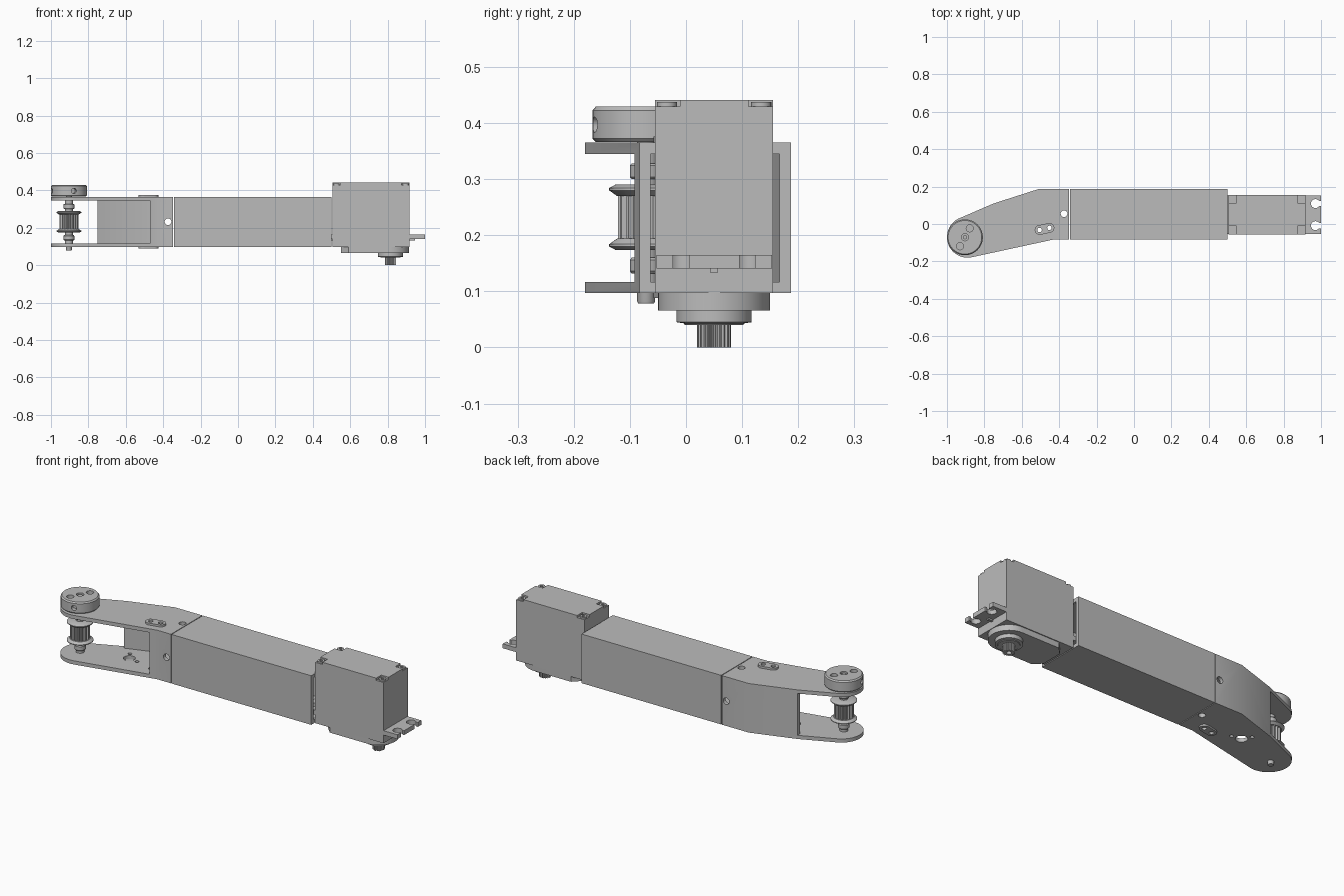
import bpy, bmesh
from math import sin, cos, pi, radians
from mathutils import Vector

if "Cube" in bpy.data.objects:
    bpy.data.objects.remove(bpy.data.objects["Cube"], do_unlink=True)

grey = bpy.data.materials.new("machined_grey")
grey.use_nodes = True
grey.diffuse_color = (0.5, 0.5, 0.5, 1)
grey.node_tree.nodes["Principled BSDF"].inputs["Base Color"].default_value = (0.5, 0.5, 0.5, 1)
parts = []


def loft(name, rings):
    """Closed solid through rings that share one vertex count."""
    bm = bmesh.new()
    loops = [[bm.verts.new(p) for p in ring] for ring in rings]
    n = len(loops[0])
    for a, b in zip(loops, loops[1:]):
        for i in range(n):
            j = (i + 1) % n
            bm.faces.new((a[i], a[j], b[j], b[i]))
    bm.faces.new(loops[0][::-1])
    bm.faces.new(loops[-1])
    bmesh.ops.recalc_face_normals(bm, faces=bm.faces)
    mesh = bpy.data.meshes.new(name)
    bm.to_mesh(mesh)
    bm.free()
    mesh.materials.append(grey)
    ob = bpy.data.objects.new(name, mesh)
    bpy.context.collection.objects.link(ob)
    parts.append(ob)
    return ob


def circle(x, y, r, start=0, end=360, n=40):
    full = end - start == 360
    steps = n if full else n + 1
    angles = [radians(start + (end - start) * i / n) for i in range(steps)]
    return [(x + r * cos(a), y + r * sin(a)) for a in angles]


def prism(name, outline, z0, z1):
    return loft(name, [[(x, y, z) for x, y in outline] for z in (z0, z1)])


def box(name, x0, x1, y0, y1, z0, z1):
    return prism(name, [(x0, y0), (x1, y0), (x1, y1), (x0, y1)], z0, z1)


def lathe(name, x, y, profile):
    return loft(name, [[(px, py, z) for px, py in circle(x, y, r)] for r, z in profile])


def hole(x, y, r, z0, z1):
    return prism("cutter", circle(x, y, r, n=24), z0, z1)


def rod(name, start, end, r):
    a, b = Vector(start), Vector(end)
    turn = (b - a).to_track_quat('Z', 'Y')
    return loft(name, [[p + turn @ Vector((u, v, 0)) for u, v in circle(0, 0, r, n=24)]
                       for p in (a, b)])


def gear(name, x, y, r_in, r_out, teeth, z0, z1):
    pts = []
    for i in range(teeth * 4):
        a = 2 * pi * i / (teeth * 4)
        r = r_out if i % 4 < 2 else r_in
        pts.append((x + r * cos(a), y + r * sin(a)))
    return prism(name, pts, z0, z1)


def cut(ob, cutters):
    """Subtract each cutter, bake the result and drop the cutters."""
    for c in cutters:
        mod = ob.modifiers.new("cut", 'BOOLEAN')
        mod.operation, mod.solver, mod.object = 'DIFFERENCE', 'EXACT', c
    bpy.context.view_layer.update()
    graph = bpy.context.evaluated_depsgraph_get()
    baked = bpy.data.meshes.new_from_object(ob.evaluated_get(graph))
    ob.modifiers.clear()
    ob.data = baked
    for c in cutters:
        parts.remove(c)
        bpy.data.objects.remove(c, do_unlink=True)
    return ob


Z0, Z1, WALL = 0.097, 0.365, 0.02
Y0, Y1 = -0.083, 0.187
PX, PY = -0.904, -0.071      # pulley axis
SX, SY = 0.815, 0.05         # servo output axis

# Hollow square arm tube
cut(box("arm_tube", -0.343, 0.5, Y0, Y1, Z0, Z1),
    [box("cutter", -0.4, 0.6, Y0 + WALL, Y1 - WALL, Z0 + WALL, Z1 - WALL)])

# Angled fork: two plates joined by a long back wall and a short front wall
outline = [(-0.347, Y0), (-0.347, Y1), (-0.51, Y1), (-0.75, 0.11)]
outline += circle(-0.89, -0.07, 0.11, 110, 283, 24) + [(-0.43, Y0)]
fork = prism("fork_bracket", outline, Z0, Z1)
channel = [(-0.3, Y0 + WALL), (-0.3, Y1 - WALL), (-0.507, Y1 - WALL), (-0.75, 0.086),
           (-0.75, 0.4), (-1.2, 0.4), (-1.2, -0.4), (-0.47, -0.4), (-0.47, -0.072), (-0.43, Y0 + WALL)]
slot_ends = [(-0.505, -0.032), (-0.452, -0.021)]
cutters = [prism("cutter", channel, Z0 + WALL, Z1 - WALL),
           hole(-0.374, 0.055, 0.018, 0, 0.5),
           rod("cutter", (-0.374, -0.3, 0.232), (-0.374, 0.3, 0.232), 0.018),
           hole(-0.66, 0.005, 0.03, 0, 0.2)]
cutters += [hole(x, y, 0.01, 0, 0.2) for x, y in ((-0.607, -0.005), (-0.688, 0.05))]
cutters += [hole(x, y, 0.012, 0, 0.5) for x, y in slot_ends]
cut(fork, cutters)

# Raised two-hole pads above and below the fork
(ax, ay), (bx, by) = slot_ends
pad = circle(ax, ay, 0.026, 102, 282, 16) + circle(bx, by, 0.026, -78, 102, 16)
for name, z0, z1 in (("upper_pad", Z1, Z1 + 0.011), ("lower_pad", Z0 - 0.009, Z0)):
    cut(prism(name, pad, z0, z1), [hole(x, y, 0.012, 0, 0.5) for x, y in slot_ends])

# Coupling disk with face holes and two radial set-screw holes
disk = lathe("coupling_disk", PX, PY, [(0.09, 0.366), (0.096, 0.372), (0.096, 0.422), (0.09, 0.429)])
cutters = [hole(PX + dx, PY + dy, 0.019, 0.4, 0.5) for dx, dy in ((0, 0), (0.026, 0.048), (-0.026, -0.048))]
for dx, dy in ((0.28, -0.96), (-0.96, -0.28)):
    cutters.append(rod("cutter", (PX + dx * 0.07, PY + dy * 0.07, 0.397),
                       (PX + dx * 0.15, PY + dy * 0.15, 0.397), 0.014))
cut(disk, cutters)
lathe("disk_centre_screw", PX, PY, [(0.011, 0.39), (0.011, 0.424)])

# Shaft, hubs and toothed belt pulley
lathe("pulley_shaft", PX, PY, [(0.014, 0.078), (0.016, 0.082), (0.016, 0.37)])
for name, z0, z1 in (("lower_hub", 0.132, 0.16), ("upper_hub", 0.3, 0.328)):
    lathe(name, PX, PY, [(0.026, z0), (0.029, z0 + 0.004), (0.029, z1 - 0.004), (0.026, z1)])
for name, z0, z1 in (("lower_spacer", 0.117, 0.175), ("upper_spacer", 0.288, 0.345)):
    lathe(name, PX, PY, [(0.021, z0), (0.021, z1)])
gear("pulley_teeth", PX, PY, 0.041, 0.05, 16, 0.185, 0.28)
lathe("lower_flange", PX, PY, [(0.055, 0.174), (0.066, 0.18), (0.066, 0.184), (0.052, 0.194)])
lathe("upper_flange", PX, PY, [(0.052, 0.27), (0.066, 0.28), (0.066, 0.284), (0.055, 0.29)])

# Servo body with recessed corner screws
BX0, BX1, BY0, BY1, TOP = 0.505, 0.917, -0.055, 0.155, 0.441
body = box("servo_body", BX0, BX1, BY0, BY1, Z0, TOP)
corners = [(x, y) for x in (BX0 + 0.021, BX1 - 0.021) for y in (BY0 + 0.021, BY1 - 0.021)]
cut(body, [box("cutter", x - 0.023, x + 0.023, y - 0.023, y + 0.023, TOP - 0.012, TOP + 0.1)
           for x, y in corners])
for x, y in corners:
    cut(lathe("servo_screw", x, y, [(0.018, TOP - 0.013), (0.018, TOP - 0.004)]),
        [hole(x, y, 0.008, TOP - 0.009, TOP + 0.1)])

# Gearbox cover, output boss and splined output shaft
cover = circle(SX, SY, 0.1, -90, 90, 24) + [(0.59, SY + 0.1), (0.55, SY + 0.06),
                                             (0.55, SY - 0.06), (0.59, SY - 0.1)]
prism("gearbox_cover", cover, 0.066, Z0)
lathe("output_boss", SX, SY, [(0.052, 0.04), (0.054, 0.043), (0.067, 0.045), (0.067, 0.067)])
cut(gear("output_spline", SX, SY, 0.025, 0.03, 20, 0, 0.042),
    [hole(SX, SY, 0.013, -0.1, 0.025)])

# Mounting tabs with keyhole slots, mirrored about the servo's middle
mid = (BX0 + BX1) / 2
for name, side in (("outer_tab", 1), ("inner_tab", -1)):
    def across(x0, x1, y0, y1, z0, z1, label):
        a, b = sorted((mid + side * (x0 - mid), mid + side * (x1 - mid)))
        return box(label, a, b, y0, y1, z0, z1)
    tab = across(0.91, 1.0, -0.053, 0.153, 0.141, 0.165, name)
    cutters = []
    for y in (-0.009, 0.109):
        cutters.append(hole(mid + side * (0.97 - mid), y, 0.024, 0.1, 0.2))
        cutters.append(across(0.975, 1.1, y - 0.014, y + 0.014, 0.1, 0.2, "cutter"))
    cut(tab, cutters)
    across(0.91, 0.945, SY - 0.006, SY + 0.006, 0.133, 0.142, name + "_rib")

# Smooth round walls, keep edges crisp
bpy.ops.object.select_all(action='DESELECT')
for ob in parts:
    ob.select_set(True)
bpy.context.view_layer.objects.active = parts[0]
bpy.ops.object.shade_smooth_by_angle(angle=radians(30))
